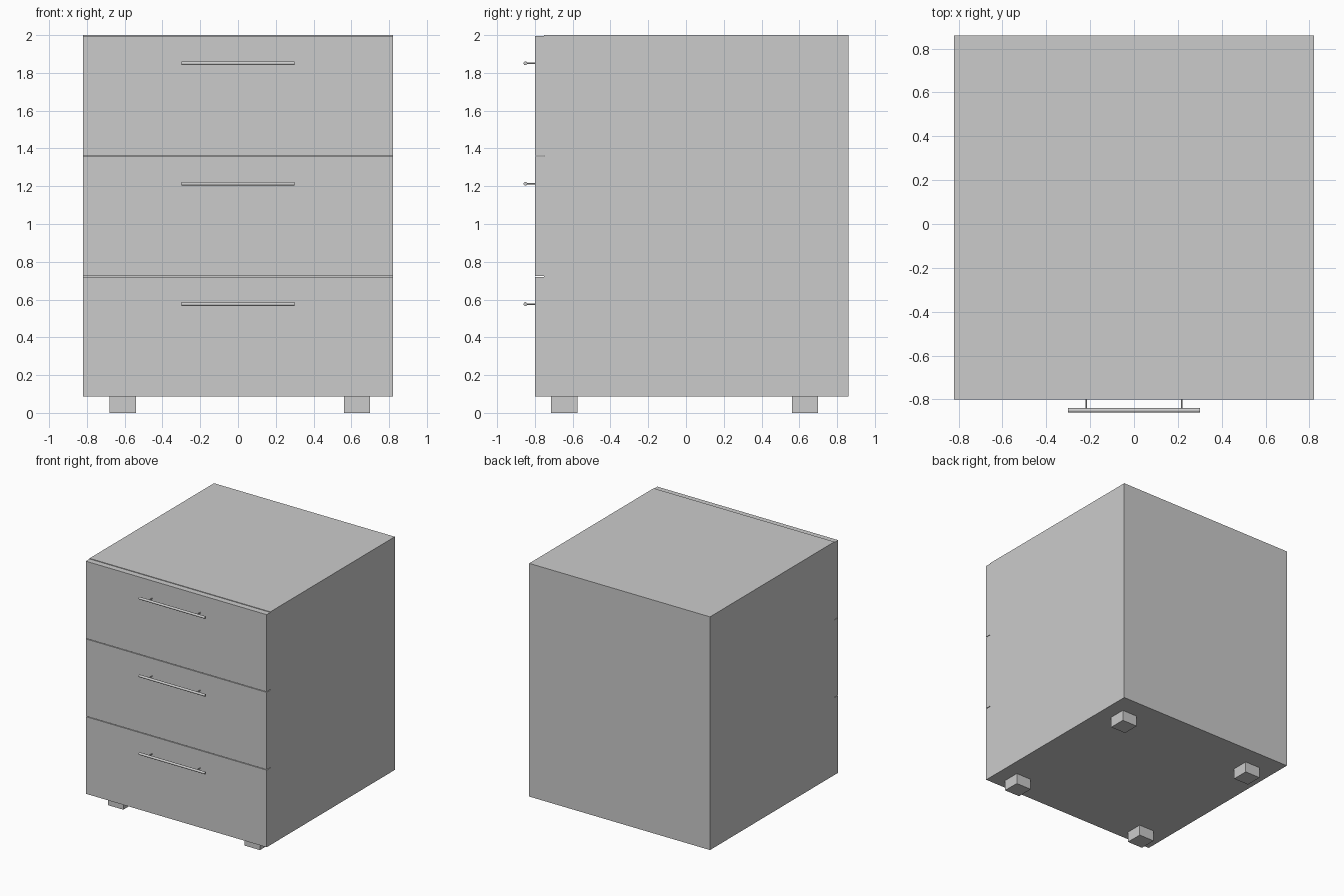
import bpy
from math import pi

if "Cube" in bpy.data.objects:
    bpy.data.objects.remove(bpy.data.objects["Cube"])


def box(name, x, y, z):
    """Box from (min, max) ranges on each axis."""
    bpy.ops.mesh.primitive_cube_add(size=1, location=[sum(r) / 2 for r in (x, y, z)])
    ob = bpy.context.object
    ob.name = name
    ob.scale = [r[1] - r[0] for r in (x, y, z)]
    bpy.ops.object.transform_apply(location=False, rotation=False, scale=True)
    return ob


def rod(name, loc, radius, length, rotation):
    bpy.ops.mesh.primitive_cylinder_add(vertices=20, radius=radius, depth=length,
                                        location=loc, rotation=rotation)
    bpy.context.object.name = name
    bpy.ops.object.shade_smooth_by_angle()


HALF_W, FRONT, BACK = 0.82, -0.80, 0.86
BOTTOM, TOP, PANEL, GAP = 0.088, 2.0, 0.048, 0.005
PITCH = (TOP - BOTTOM) / 3

# Cabinet carcass
box("cabinet_body", (-HALF_W, HALF_W), (FRONT + PANEL, BACK), (BOTTOM, TOP))

# Drawer fronts, each with a bar handle on two thin posts
for i in range(3):
    z0 = BOTTOM + i * PITCH
    box(f"drawer_front_{i + 1}", (-HALF_W, HALF_W), (FRONT, FRONT + PANEL),
        (z0, z0 + PITCH - GAP))
    hz = z0 + 0.488
    rod(f"handle_bar_{i + 1}", (0, -0.85, hz), 0.01, 0.6, (0, pi / 2, 0))
    for side, x in (("left", -0.218), ("right", 0.218)):
        rod(f"handle_post_{side}_{i + 1}", (x, -0.823, hz), 0.004, 0.05, (pi / 2, 0, 0))

# Four square feet
for side, x in (("left", -0.68), ("right", 0.56)):
    for end, y in (("front", -0.715), ("back", 0.56)):
        box(f"foot_{end}_{side}", (x, x + 0.14), (y, y + 0.14), (0, BOTTOM))
